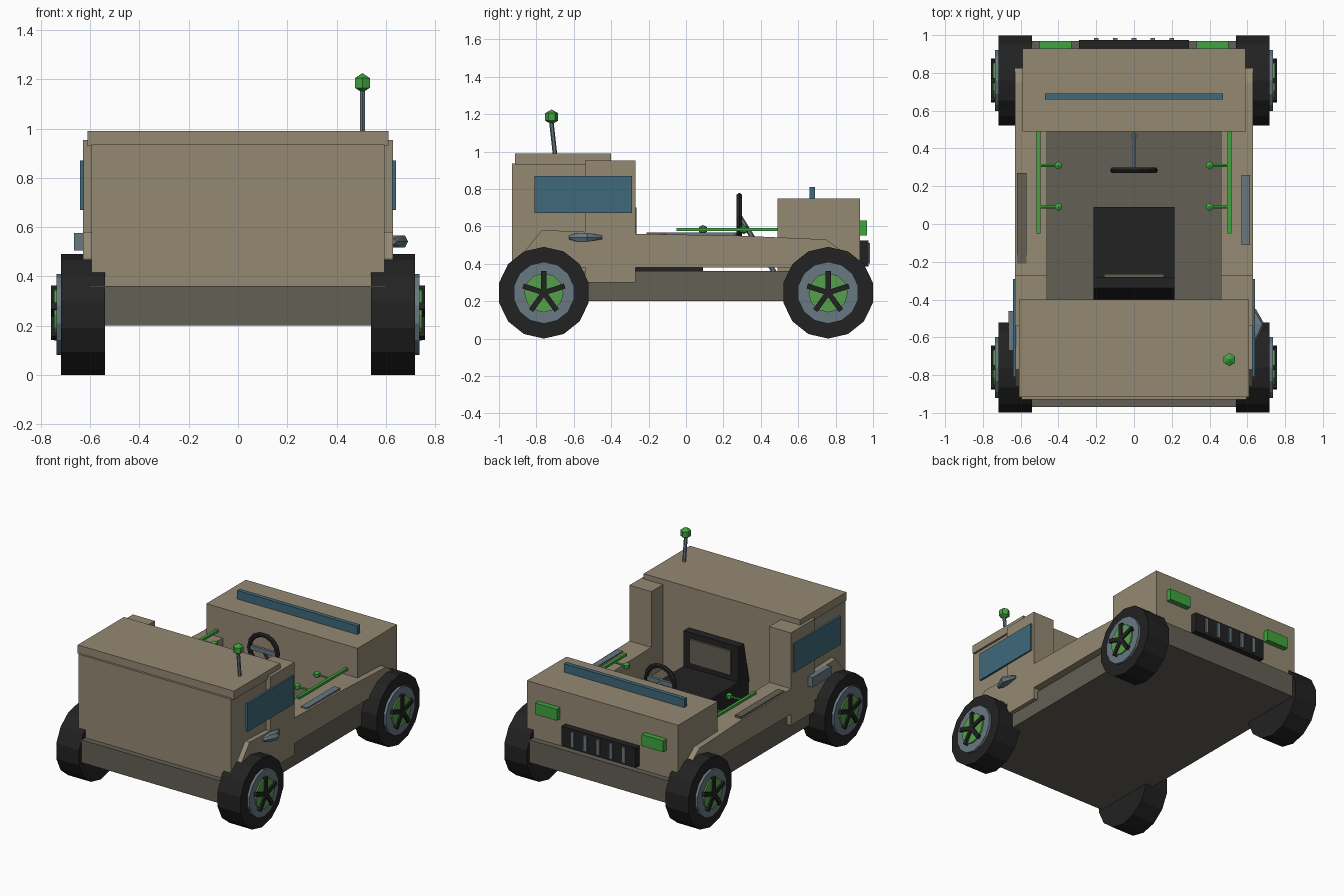
import bpy, bmesh, math
from mathutils import Vector, Matrix

if "Cube" in bpy.data.objects:
    bpy.data.objects.remove(bpy.data.objects["Cube"])


def mat(name, rgb):
    m = bpy.data.materials.new(name)
    m.diffuse_color = (*rgb, 1)
    m.use_nodes = True
    m.node_tree.nodes["Principled BSDF"].inputs["Base Color"].default_value = m.diffuse_color
    return m


TAN = mat("tan body", (0.30, 0.25, 0.17))
GREY = mat("chassis grey", (0.125, 0.115, 0.09))
BLACK = mat("black rubber", (0.016, 0.016, 0.016))
STEEL = mat("blue steel", (0.14, 0.19, 0.225))
GLASS = mat("blue glass", (0.05, 0.14, 0.195))
GREEN = mat("bright green", (0.05, 0.37, 0.05))
HUB = mat("hub green", (0.09, 0.35, 0.07))


def finish(name, bm, material):
    bmesh.ops.recalc_face_normals(bm, faces=bm.faces)
    me = bpy.data.meshes.new(name)
    bm.to_mesh(me)
    bm.free()
    me.materials.append(material)
    ob = bpy.data.objects.new(name, me)
    bpy.context.collection.objects.link(ob)
    return ob


def box(name, x, y, z, material):
    bm = bmesh.new()
    size = Matrix.Diagonal((x[1] - x[0], y[1] - y[0], z[1] - z[0], 1))
    mid = Matrix.Translation([(a[0] + a[1]) / 2 for a in (x, y, z)])
    bmesh.ops.create_cube(bm, size=1, matrix=mid @ size)
    return finish(name, bm, material)


def extrude(name, pts, x0, x1, material):
    """Side profile of (y, z) points extruded along x."""
    bm = bmesh.new()
    f = bm.faces.new([bm.verts.new((x0, y, z)) for y, z in pts])
    r = bmesh.ops.extrude_face_region(bm, geom=[f])
    vs = [v for v in r["geom"] if isinstance(v, bmesh.types.BMVert)]
    bmesh.ops.translate(bm, verts=vs, vec=(x1 - x0, 0, 0))
    return finish(name, bm, material)


def rod(name, a, b, r, material, sides=6):
    a, b = Vector(a), Vector(b)
    bm = bmesh.new()
    rot = (b - a).to_track_quat('Z', 'Y').to_matrix().to_4x4()
    bmesh.ops.create_cone(bm, cap_ends=True, segments=sides, radius1=r, radius2=r,
                          depth=(b - a).length,
                          matrix=Matrix.Translation((a + b) / 2) @ rot)
    return finish(name, bm, material)


def ball(name, c, r, material, rings=3):
    bm = bmesh.new()
    bmesh.ops.create_uvsphere(bm, u_segments=6, v_segments=rings, radius=r,
                              matrix=Matrix.Translation(c))
    return finish(name, bm, material)


def disc(name, x0, x1, y, z, r, n, material):
    """Polygonal wheel disc on the x axis with a corner pointing up."""
    pts = [(y + r * math.sin(math.tau * i / n), z + r * math.cos(math.tau * i / n))
           for i in range(n)]
    return extrude(name, pts, x0, x1, material)


# Chassis, cab, roof and hood
box("chassis", (-.6, .6), (-.97, .97), (.2, .36), GREY)
box("cab", (-.595, .595), (-.93, -.40), (.36, .935), TAN)
box("roof", (-.61, .61), (-.915, -.40), (.93, .99), TAN)
box("hood", (-.59, .59), (.49, .93), (.36, .75), TAN)
box("windshield_strip", (-.47, .47), (.66, .69), (.75, .81), GLASS)

# Grille with slats
box("grille", (-.29, .29), (.93, .975), (.385, .525), BLACK)
for i in range(-2, 3):
    box("grille_slat", (i * .1 - .012, i * .1 + .012), (.97, .985), (.40, .51), STEEL)

# Parts on both sides
FENDER = [(-.86, .47), (-.77, .58), (-.27, .56), (.28, .55), (.75, .53), (.83, .47),
          (.83, .38), (-.86, .38)]
for s in (-1, 1):
    def sx(a, b):
        return tuple(sorted((s * a, s * b)))

    extrude("side_sill", FENDER, s * .46, s * .63, TAN)
    box("door_post", sx(.46, .63), (-.54, -.27), (.30, .953), TAN)
    box("side_window", sx(.625, .641), (-.81, -.29), (.67, .87), GLASS)
    box("headlight", sx(.33, .50), (.93, .968), (.55, .63), GREEN)

    # Green rail with two knobbed stubs
    box("rail", sx(.495, .515), (-.05, .495), (.575, .592), GREEN)
    for y in (.09, .31):
        rod("rail_stub", (s * .505, y, .583), (s * .40, y, .583), .008, GREEN)
        ball("rail_knob", (s * .40, y, .583), .025, GREEN).scale.z = 1

    # Wheels: tyre, rim, hub and five spokes
    for y in (-.76, .76):
        z = .245
        disc("tyre", s * .54, s * .718, y, z, .245, 14, BLACK)
        disc("rim", s * .70, s * .736, y, z, .165, 14, STEEL)
        disc("hub", s * .72, s * .746, y, z, .105, 12, HUB)
        for k in range(5):
            a = math.tau * k / 5
            d = Vector((math.sin(a), math.cos(a)))
            n = Vector((d.y, -d.x)) * .014
            c = Vector((y, z))
            pts = [c + n, c + d * .117 + n, c + d * .117 - n, c - n]
            extrude("spoke", pts, s * .735, s * .758, BLACK)

# Plates on the sills, door handle pod and side box
box("right_step_plate", (.57, .615), (-.11, .26), (.54, .566), STEEL)
box("left_step_plate", (-.62, -.57), (-.21, .27), (.54, .566), GREY)
bm = bmesh.new()
for y, x, h in ((-.625, .645, .010), (-.58, .67, .024), (-.53, .69, .024), (-.45, .645, .010)):
    for dx, dz in ((.62 - x, h), (.62 - x, -h), (-.012, -h), (0, 0), (-.012, h)):
        bm.verts.new((x + dx, y, .541 + dz))
bmesh.ops.convex_hull(bm, input=bm.verts[:])
finish("right_handle_pod", bm, STEEL)
box("left_side_box", (-.665, -.62), (-.67, -.46), (.505, .575), STEEL)

# Antenna
rod("antenna", (.505, -.70, .98), (.505, -.72, 1.16), .012, STEEL)
ball("antenna_tip", (.505, -.718, 1.185), .04, GREEN)

# Seat
box("seat_cushion", (-.215, .215), (-.39, .09), (.36, .49), BLACK)
extrude("seat_back", [(-.28, .45), (-.28, .74), (-.34, .74), (-.399, .45)],
        -.215, .215, BLACK)
box("seat_panel", (-.16, .16), (-.285, -.265), (.53, .70), GREY)

# Steering wheel and column
bpy.ops.mesh.primitive_torus_add(location=(0, .285, .655), rotation=(math.pi / 2, 0, 0),
                                 major_segments=14, minor_segments=6,
                                 major_radius=.11, minor_radius=.017)
wheel = bpy.context.object
wheel.name = "steering_wheel"
wheel.data.materials.append(BLACK)
box("steering_crossbar", (-.105, .105), (.275, .295), (.64, .67), STEEL)
rod("steering_column", (0, .285, .655), (0, .475, .35), .013, STEEL)
